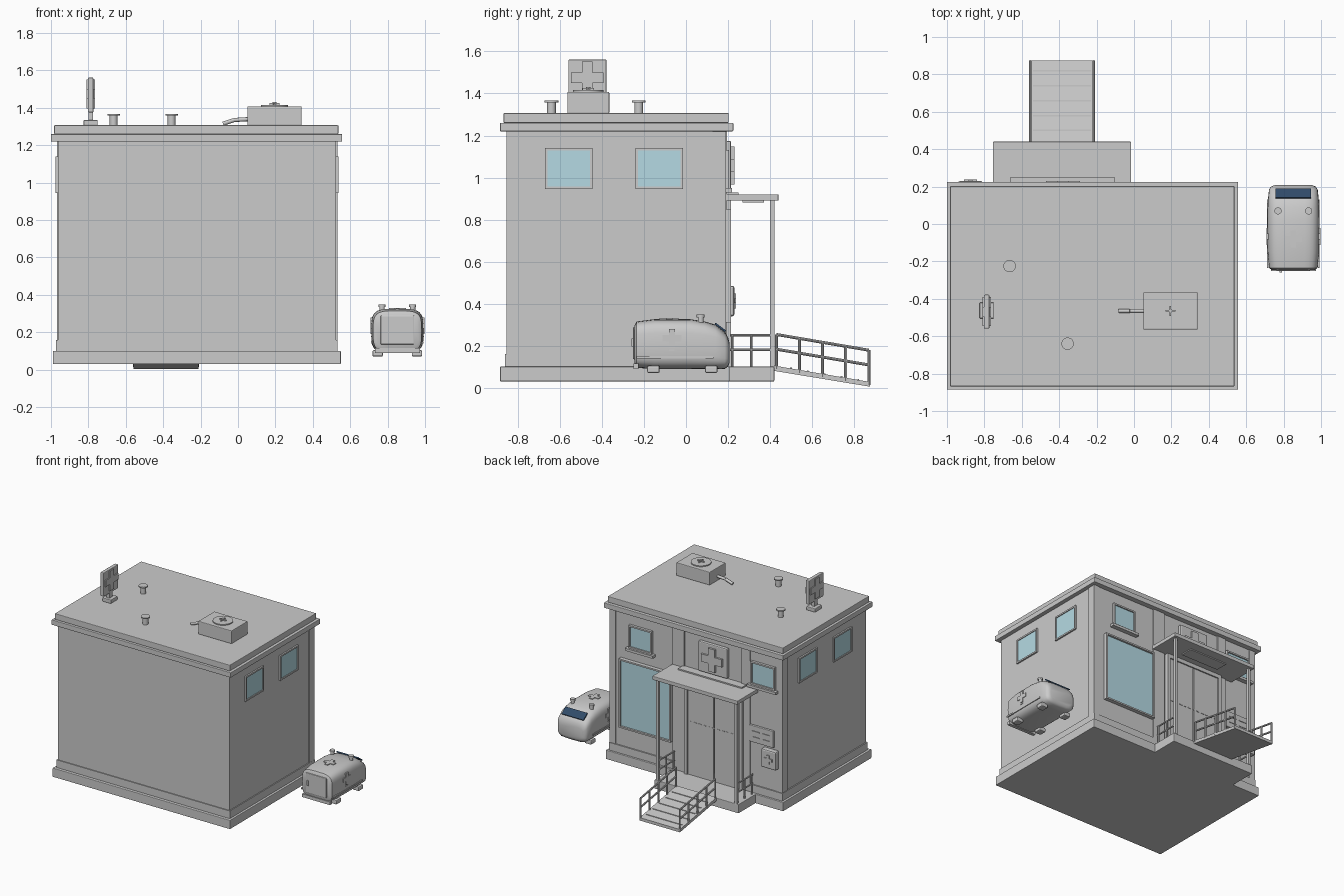
import bpy, bmesh, math
from mathutils import Vector, Matrix

if "Cube" in bpy.data.objects:
    bpy.data.objects.remove(bpy.data.objects["Cube"], do_unlink=True)


def material(name, rgb):
    m = bpy.data.materials.new(name)
    m.use_nodes = True
    m.diffuse_color = (*rgb, 1)
    m.node_tree.nodes["Principled BSDF"].inputs["Base Color"].default_value = (*rgb, 1)
    return m


GREY = material("plain grey", (0.6, 0.6, 0.6))
GLASS = material("pale blue glass", (0.46, 0.7, 0.77))
DARK = material("dark blue glass", (0.03, 0.07, 0.14))


def finish(name, bm, mat=GREY, bevel=0, smooth=False):
    bmesh.ops.recalc_face_normals(bm, faces=bm.faces)
    me = bpy.data.meshes.new(name)
    bm.to_mesh(me)
    bm.free()
    me.materials.append(mat)
    ob = bpy.data.objects.new(name, me)
    bpy.context.collection.objects.link(ob)
    if bevel:
        mod = ob.modifiers.new("bevel", 'BEVEL')
        mod.width, mod.segments = bevel, 2
    if smooth:
        bpy.ops.object.select_all(action='DESELECT')
        ob.select_set(True)
        bpy.context.view_layer.objects.active = ob
        bpy.ops.object.shade_smooth_by_angle(angle=math.radians(40))
    return ob


def boxes(name, spans, mat=GREY, bevel=0):
    """One object from boxes given as (x0, x1, y0, y1, z0, z1)."""
    bm = bmesh.new()
    for x0, x1, y0, y1, z0, z1 in spans:
        mid = Vector((x0 + x1, y0 + y1, z0 + z1)) / 2
        size = (abs(x1 - x0), abs(y1 - y0), abs(z1 - z0), 1)
        bmesh.ops.create_cube(bm, size=1, matrix=Matrix.Translation(mid) @ Matrix.Diagonal(size))
    return finish(name, bm, mat, bevel)


def bars(name, pairs, r, sides=8):
    """Round bars between pairs of points."""
    bm = bmesh.new()
    for p, q in pairs:
        p, q = Vector(p), Vector(q)
        turn = (q - p).to_track_quat('Z', 'Y').to_matrix().to_4x4()
        bmesh.ops.create_cone(bm, cap_ends=True, segments=sides, radius1=r, radius2=r,
                              depth=(q - p).length, matrix=Matrix.Translation((p + q) / 2) @ turn)
    return finish(name, bm, smooth=True)


def on_face(axis, pos, sign, u0, u1, z0, z1, d0, d1):
    """Box span on a wall: u along the wall, d outwards from it."""
    a, b = sorted((pos + sign * d0, pos + sign * d1))
    return {'x': (a, b, u0, u1, z0, z1), 'y': (u0, u1, a, b, z0, z1),
            'z': (u0, u1, z0, z1, a, b)}[axis]


def cross(name, face, u, z, size, arm, d0, d1):
    s, a = size / 2, arm / 2
    boxes(name, [on_face(*face, u + l, u + r, z - h, z + h, d0, d1)
                 for l, r, h in ((-a, a, s), (-s, -a, a), (a, s, a))])


def window(name, face, u0, u1, z0, z1, depth=0.012, sill=False):
    t = 0.012
    parts = [(u0, u1, z0, z0 + t), (u0, u1, z1 - t, z1),
             (u0, u0 + t, z0 + t, z1 - t), (u1 - t, u1, z0 + t, z1 - t)]
    boxes(name + "_frame", [on_face(*face, *p, -0.01, depth) for p in parts])
    boxes(name + "_glass", [on_face(*face, u0 + t, u1 - t, z0 + t, z1 - t, -0.005, depth / 2)], GLASS)
    if sill:
        boxes(name + "_sill", [on_face(*face, u0 - 0.02, u1 + 0.02, z0 - 0.02, z0, 0, 0.035)])


# Building shell
boxes("base_slab", [(-0.99, 0.55, -0.885, 0.21, 0.03, 0.1)], bevel=0.004)
boxes("skirting", [(-0.972, 0.532, -0.862, 0.195, 0.1, 0.16)])
boxes("walls", [(-0.963, 0.525, -0.855, 0.185, 0.16, 1.22)])
boxes("lower_cornice", [(-1, 0.557, -0.885, 0.225, 1.22, 1.26)], bevel=0.004)
boxes("upper_cornice", [(-0.983, 0.537, -0.868, 0.203, 1.26, 1.307)], bevel=0.004)
boxes("corner_pilasters", [(-0.969, -0.92, 0.126, 0.19, 0.16, 1.22),
                           (0.48, 0.531, 0.126, 0.19, 0.16, 1.22)])
boxes("entrance_pilasters", [(-0.12, -0.02, 0.18, 0.195, 0.16, 1.22),
                             (-0.69, -0.62, 0.18, 0.195, 0.16, 1.22)])

# Windows
ENTRY = ('y', 0.185, 1)
for side, face in (("left", ('x', 0.525, 1)), ("right", ('x', -0.963, -1))):
    for tag, y in (("a", -0.557), ("b", -0.127)):
        window(f"{side}_side_window_{tag}", face, y - 0.113, y + 0.113, 0.945, 1.14)
window("upper_window_left", ENTRY, 0.157, 0.357, 0.95, 1.13, 0.02, True)
window("upper_window_right", ENTRY, -0.91, -0.7, 0.95, 1.13, 0.02, True)
window("display_window", ENTRY, -0.015, 0.435, 0.31, 0.85, 0.03)

# Entrance doors
MID = -0.385
boxes("door_frame", [(MID - 0.25, MID - 0.225, 0.18, 0.215, 0.1, 0.89),
                     (MID + 0.225, MID + 0.25, 0.18, 0.215, 0.1, 0.89),
                     (MID - 0.225, MID + 0.225, 0.18, 0.215, 0.86, 0.89)])
boxes("door_leaves", [(MID - 0.225, MID - 0.004, 0.18, 0.205, 0.1, 0.86),
                      (MID + 0.004, MID + 0.225, 0.18, 0.205, 0.1, 0.86)])
boxes("door_dashes", [(MID + i * 0.04 - 0.012, MID + i * 0.04 + 0.012, 0.2, 0.208, 0.515, 0.521)
                      for i in range(-5, 6)])

# Porch platform, canopy and posts
boxes("porch_platform", [(-0.75, -0.02, 0.2, 0.42, 0.03, 0.1)], bevel=0.004)
boxes("canopy", [(-0.755, -0.015, 0.185, 0.44, 0.89, 0.92)], bevel=0.004)
boxes("canopy_ledge", [(-0.66, -0.105, 0.185, 0.25, 0.92, 0.93)])
boxes("canopy_light", [(-0.55, -0.22, 0.27, 0.37, 0.882, 0.89)])
boxes("porch_posts", [(x - 0.01, x + 0.01, 0.4, 0.42, 0.1, 0.89) for x in (-0.725, -0.045)])
rails = []
for x in (-0.725, -0.045):
    rails += [((x, 0.21, z), (x, 0.41, z)) for z in (0.25, 0.18)]
    rails += [((x, y, 0.1), (x, y, 0.25)) for y in (0.22, 0.31)]
bars("porch_rails", rails, 0.006)

# Ramp with grip strips and rails
def ramp_z(y):
    return 0.105 - (y - 0.42) * 0.17


bm = bmesh.new()
outline = [(0.42, ramp_z(0.42)), (0.875, ramp_z(0.875)), (0.875, 0.005), (0.42, 0.08)]
face = bm.faces.new([bm.verts.new((-0.56, y, z)) for y, z in outline])
grown = bmesh.ops.extrude_face_region(bm, geom=[face])["geom"]
bmesh.ops.translate(bm, vec=(0.35, 0, 0), verts=[v for v in grown if isinstance(v, bmesh.types.BMVert)])
finish("ramp", bm)
boxes("ramp_grip_strips", [(-0.54, -0.23, y - 0.004, y + 0.004, ramp_z(y) - 0.004, ramp_z(y) + 0.004)
                           for y in (0.5, 0.58, 0.66, 0.74, 0.82)])
rails = []
for x in (-0.555, -0.215):
    rails += [((x, 0.43, ramp_z(0.43) + h), (x, 0.87, ramp_z(0.87) + h)) for h in (0.15, 0.08)]
    rails += [((x, y, ramp_z(y) - 0.015), (x, y, ramp_z(y) + 0.15))
              for y in (0.43, 0.54, 0.65, 0.76, 0.87)]
bars("ramp_rails", rails, 0.007)

# Wall signs and boxes by the entrance
boxes("entrance_sign", [on_face(*ENTRY, -0.505, -0.255, 0.94, 1.175, 0, 0.03)], bevel=0.008)
cross("entrance_sign_cross", ENTRY, -0.38, 1.058, 0.18, 0.06, 0.03, 0.045)
boxes("notice_board", [on_face(*ENTRY, -0.9, -0.69, 0.5, 0.63, 0, 0.02)], bevel=0.004)
boxes("notice_lines", [on_face(*ENTRY, u - 0.03, u + 0.03, z, z + 0.006, 0.02, 0.025)
                       for u in (-0.75, -0.84) for z in (0.54, 0.585)])
boxes("wall_box", [on_face(*ENTRY, -0.94, -0.81, 0.34, 0.485, 0, 0.045)], bevel=0.01)
cross("wall_box_cross", ENTRY, -0.875, 0.413, 0.07, 0.022, 0.045, 0.052)

# Rooftop sign
boxes("roof_sign_base", [(-0.826, -0.75, -0.505, -0.42, 1.305, 1.335)], bevel=0.005)
boxes("roof_sign_neck", [(-0.8, -0.776, -0.485, -0.45, 1.33, 1.38)])
boxes("roof_sign_panel", [(-0.803, -0.773, -0.56, -0.378, 1.375, 1.562)], bevel=0.006)
for tag, side in (("left", ('x', -0.773, 1)), ("right", ('x', -0.803, -1))):
    cross("roof_sign_cross_" + tag, side, -0.469, 1.475, 0.155, 0.05, 0, 0.008)

# Roof vents
for i, (x, y) in enumerate([(-0.665, -0.225), (-0.355, -0.64)]):
    bars(f"vent_pipe_{i}", [((x, y, 1.3), (x, y, 1.36))], 0.021, 16)
    bars(f"vent_cap_{i}", [((x, y, 1.358), (x, y, 1.367))], 0.033, 20)

# Rooftop cooling unit with fan and pipe
boxes("cooling_unit", [(0.05, 0.34, -0.565, -0.365, 1.305, 1.408)], bevel=0.005)
bars("fan_ring", [((0.195, -0.465, 1.4), (0.195, -0.465, 1.416))], 0.073, 32)
bars("fan_hub", [((0.195, -0.465, 1.41), (0.195, -0.465, 1.43))], 0.01, 12)
cross("fan_blades", ('z', 1.416, 1), 0.195, -0.465, 0.055, 0.008, 0, 0.009)
bars("cooling_pipe", [((0.06, -0.465, 1.34), (-0.02, -0.465, 1.335)),
                      ((-0.02, -0.465, 1.335), (-0.08, -0.465, 1.315))], 0.011, 10)

# Van body lofted from rounded sections: y, bottom, top, half width
VX = 0.852
sections = [(-0.245, 0.11, 0.295, 0.115), (-0.235, 0.095, 0.315, 0.13), (-0.15, 0.088, 0.326, 0.138),
            (0.02, 0.088, 0.326, 0.14), (0.09, 0.088, 0.315, 0.138), (0.14, 0.088, 0.3, 0.135),
            (0.185, 0.09, 0.265, 0.13), (0.2, 0.1, 0.24, 0.12), (0.208, 0.12, 0.21, 0.1)]
bm = bmesh.new()
rings, n = [], 32


def power(v):
    return math.copysign(abs(v) ** 0.5, v)


for y, low, top, half in sections:
    angles = [2 * math.pi * i / n for i in range(n)]
    rings.append([bm.verts.new((VX + half * power(math.cos(a)), y,
                                (low + top) / 2 + (top - low) / 2 * power(math.sin(a)))) for a in angles])
for a, b in zip(rings, rings[1:]):
    for i in range(n):
        bm.faces.new((a[i], a[(i + 1) % n], b[(i + 1) % n], b[i]))
bm.faces.new(rings[0])
bm.faces.new(rings[-1])
finish("van_body", bm, smooth=True)

# Van windscreen, lying on the sloped front
screen = boxes("van_windscreen", [(-0.095, 0.095, -0.031, 0.031, -0.0045, 0.0045)], DARK)
screen.location = (VX, 0.163, 0.287)
screen.rotation_euler = (math.radians(-37), 0, 0)

# Van fittings
boxes("van_rear_door", [(VX - 0.09, VX + 0.09, -0.252, -0.24, 0.135, 0.29)], bevel=0.005)
boxes("van_door_handle", [(VX - 0.075, VX - 0.062, -0.26, -0.25, 0.195, 0.235)])
boxes("van_rear_bumper", [(VX - 0.12, VX + 0.12, -0.25, -0.225, 0.09, 0.115)])
boxes("van_feet", [(VX + s * 0.105 - 0.028, VX + s * 0.105 + 0.028, y - 0.03, y + 0.03, 0.07, 0.105)
                   for s in (-1, 1) for y in (-0.155, 0.12)], bevel=0.008)
cross("van_roof_cross", ('z', 0.324, 1), VX, -0.08, 0.09, 0.03, 0, 0.007)
for tag, s in (("left", 1), ("right", -1)):
    side = ('x', VX + s * 0.132, s)
    cross("van_cross_" + tag, side, -0.067, 0.235, 0.09, 0.03, 0, 0.012)
    boxes("van_stripe_" + tag, [on_face(*side, -0.235, 0.13, 0.14, 0.152, 0, 0.009),
                                on_face(*side, -0.08, -0.055, 0.175, 0.181, 0, 0.01)])
    x = VX + s * 0.082
    bars("van_beacon_" + tag, [((x, 0.07, 0.3), (x, 0.07, 0.348))], 0.014, 16)
    bars("van_beacon_cap_" + tag, [((x, 0.07, 0.335), (x, 0.07, 0.348))], 0.019, 16)
